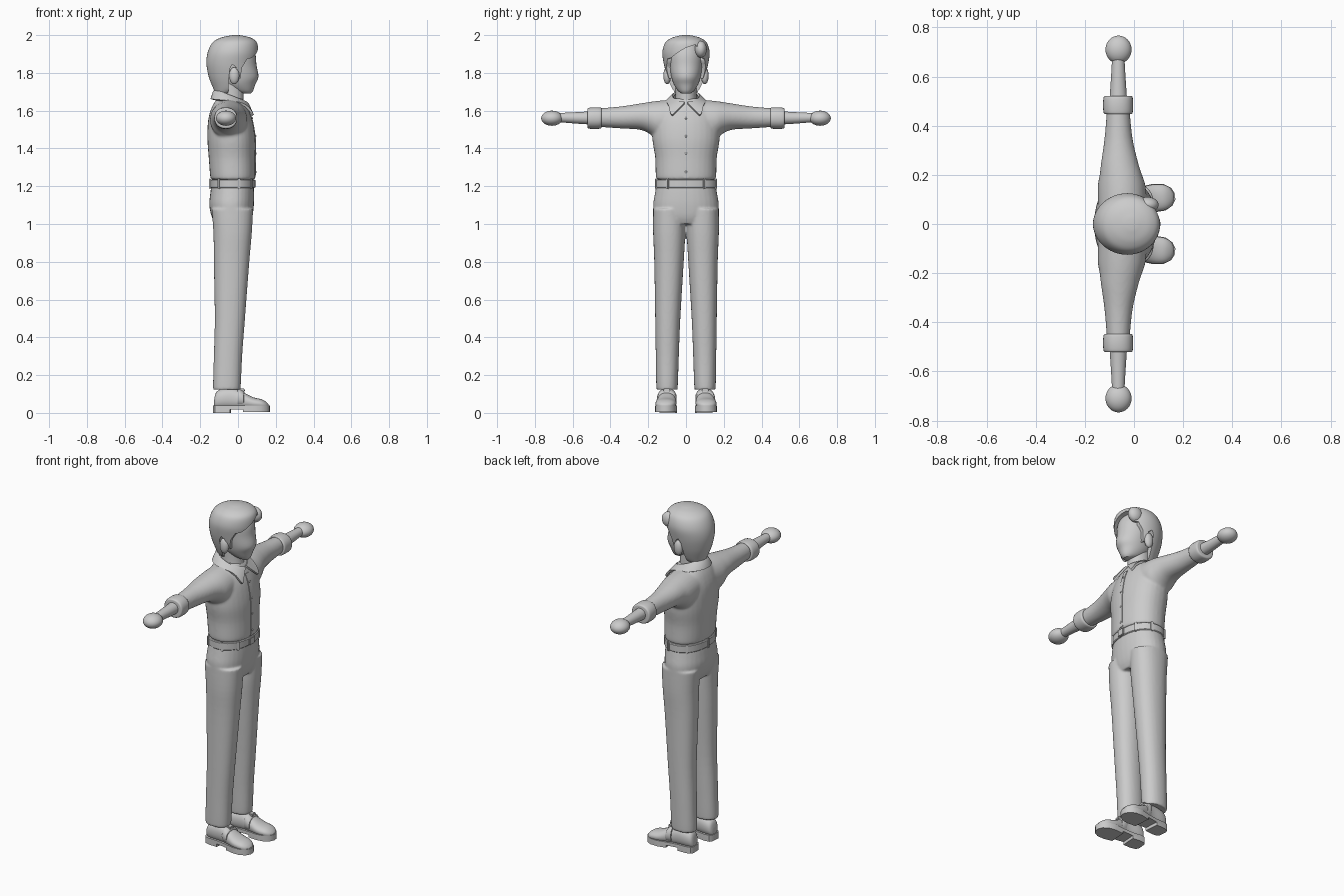
import bpy, bmesh
from math import cos, sin, pi, radians, copysign
from mathutils import Matrix, Vector

cube = bpy.data.objects.get("Cube")
if cube:
    bpy.data.objects.remove(cube)

grey = bpy.data.materials.new("plain_grey")
grey.use_nodes = True
colour = (0.6, 0.6, 0.6, 1)
grey.diffuse_color = colour
grey.node_tree.nodes["Principled BSDF"].inputs["Base Color"].default_value = colour
SIDES = (("left", 1), ("right", -1))


def finish(name, bm, angle=40):
    """Turn a bmesh into a smooth shaded object."""
    bmesh.ops.recalc_face_normals(bm, faces=bm.faces)
    mesh = bpy.data.meshes.new(name)
    bm.to_mesh(mesh)
    bm.free()
    obj = bpy.data.objects.new(name, mesh)
    bpy.context.collection.objects.link(obj)
    mesh.materials.append(grey)
    smooth(mesh, angle)
    return obj


def smooth(mesh, angle):
    mesh.polygons.foreach_set("use_smooth", [True] * len(mesh.polygons))
    mesh.set_sharp_from_angle(angle=radians(angle))


def bake(obj, angle=40):
    """Apply all modifiers of an object."""
    bpy.context.view_layer.update()
    graph = bpy.context.evaluated_depsgraph_get()
    mesh = bpy.data.meshes.new_from_object(obj.evaluated_get(graph))
    obj.modifiers.clear()
    obj.data = mesh
    smooth(mesh, angle)


def spline(rings, steps):
    """Catmull-Rom resampling of a list of rings."""
    out = []
    for i in range(len(rings) - 1):
        quad = [rings[min(max(i + k, 0), len(rings) - 1)] for k in (-1, 0, 1, 2)]
        for s in range(steps):
            t = s / steps
            out.append([b + t / 2 * (c - a + t * (2*a - 5*b + 4*c - d + t * (3*(b - c) + d - a)))
                        for a, b, c, d in zip(*quad)])
    return out + [list(rings[-1])]


def loft(bm, axis, rings, side=1, power=2.2, steps=4, count=32):
    """Rings are (position, low a, high a, low b, high b) along an axis."""
    loops = []
    for t, a0, a1, b0, b1 in spline(rings, steps):
        loop = []
        for k in range(count):
            c, s = cos(2 * pi * k / count), sin(2 * pi * k / count)
            a = (a0 + a1) / 2 + (a1 - a0) / 2 * copysign(abs(c) ** (2 / power), c)
            b = (b0 + b1) / 2 + (b1 - b0) / 2 * copysign(abs(s) ** (2 / power), s)
            x, y, z = {"x": (t, a, b), "y": (a, t, b), "z": (a, b, t)}[axis]
            loop.append(bm.verts.new((x, y * side, z)))
        loops.append(loop)
    for low, high in zip(loops, loops[1:]):
        for k in range(count):
            n = (k + 1) % count
            bm.faces.new((low[k], low[n], high[n], high[k]))
    bm.faces.new(loops[0])
    bm.faces.new(loops[-1])


def part(name, axis, rings, **options):
    bm = bmesh.new()
    loft(bm, axis, rings, **options)
    return finish(name, bm)


def body(rings):
    """Rings (z, back, front, half width) symmetric across the body."""
    return [(z, back, front, -w, w) for z, back, front, w in rings]


def ball(name, centre, size):
    bm = bmesh.new()
    bmesh.ops.create_uvsphere(bm, u_segments=32, v_segments=16, radius=1,
                              matrix=Matrix.LocRotScale(Vector(centre), None, Vector(size)))
    return finish(name, bm)


def block(name, centre, size, turn=0, bevel=0.003):
    bm = bmesh.new()
    spin = Matrix.Rotation(turn, 3, "Z").to_quaternion()
    bmesh.ops.create_cube(bm, size=1, matrix=Matrix.LocRotScale(Vector(centre), spin, Vector(size)))
    bmesh.ops.bevel(bm, geom=bm.edges[:], offset=bevel, segments=2, affect="EDGES")
    return finish(name, bm)


def prism(name, points, shift):
    """Extrude a closed outline along a vector."""
    bm = bmesh.new()
    face = bm.faces.new([bm.verts.new(p) for p in points])
    moved = bmesh.ops.extrude_face_region(bm, geom=[face])["geom"]
    bmesh.ops.translate(bm, vec=shift, verts=[v for v in moved if isinstance(v, bmesh.types.BMVert)])
    return finish(name, bm)


def blend(obj, voxel=0.007, rounds=8):
    """Fuse overlapping lofts into one soft surface."""
    obj.modifiers.new("fuse", "REMESH").voxel_size = voxel
    soft = obj.modifiers.new("soften", "SMOOTH")
    soft.iterations = rounds
    bake(obj, 60)


# head, neck and ears
part("head", "z", body([(1.69, .035, .068, .02), (1.705, -.03, .08, .042), (1.74, -.08, .092, .065),
                        (1.78, -.1, .108, .078), (1.84, -.11, .098, .088), (1.9, -.11, .092, .09),
                        (1.95, -.09, .07, .07), (1.97, -.04, .03, .03)]), power=2)
part("neck", "z", body([(1.58, -.11, .04, .065), (1.66, -.1, .03, .056), (1.75, -.1, .03, .055)]), power=2)
for word, s in SIDES:
    ball(word + "_ear", (-.02, s * .1, 1.785), (.027, .02, .045))

# hair: a cap with the face area cut away
hair = part("hair", "z", body([(1.69, -.12, -.03, .05), (1.72, -.132, .05, .075), (1.78, -.155, .09, .1),
                               (1.85, -.167, .1, .118), (1.91, -.16, .107, .125), (1.96, -.135, .1, .11),
                               (1.985, -.095, .07, .077), (1.997, -.045, .025, .035), (2, -.02, 0, .01)]),
            power=2, steps=6, count=48)
ear_line = [(.2, 1.6), (-.06, 1.6), (-.05, 1.72), (-.045, 1.82), (-.03, 1.845), (-.01, 1.83),
            (-.008, 1.78), (.012, 1.77), (.022, 1.83), (.05, 1.875), (.2, 1.9)]
fringe = [(-.12, 1.6), (-.12, 1.84), (-.085, 1.875), (-.04, 1.91), (0, 1.933), (.05, 1.95),
          (.07, 1.92), (.09, 1.87), (.12, 1.84), (.12, 1.6)]
cutters = [prism("side_cutter", [(x, -.3, z) for x, z in ear_line], (0, .6, 0)),
           prism("fringe_cutter", [(.045, y, z) for y, z in fringe], (.3, 0, 0))]
for cutter in cutters:
    cutter.hide_render = True
    cut = hair.modifiers.new("cut", "BOOLEAN")
    cut.operation = "DIFFERENCE"
    cut.object = cutter
bake(hair)
for cutter in cutters:
    bpy.data.objects.remove(cutter)
# combed lock beside the parting
ball("hair_lock", (.055, .078, 1.925), (.045, .032, .045))

# shirt body and sleeves
bm = bmesh.new()
loft(bm, "z", body([(1.235, -.14, .085, .152), (1.25, -.147, .092, .16), (1.35, -.155, .092, .163),
                    (1.45, -.162, .092, .178), (1.55, -.158, .076, .172), (1.62, -.138, .05, .14),
                    (1.665, -.11, .025, .085)]))
for word, s in SIDES:
    loft(bm, "y", [(.06, -.145, .05, 1.46, 1.66), (.15, -.148, .048, 1.45, 1.652),
                   (.2, -.14, .033, 1.482, 1.645), (.25, -.134, .017, 1.5, 1.637),
                   (.35, -.12, -.006, 1.506, 1.622), (.47, -.11, -.018, 1.515, 1.612)], side=s, power=2)
shirt = finish("shirt", bm)
blend(shirt)

# rolled cuffs, forearms and mitten hands
for word, s in SIDES:
    part(word + "_cuff", "y", [(.448, -.112, -.016, 1.517, 1.61), (.452, -.123, -.006, 1.506, 1.616),
                               (.485, -.126, -.004, 1.503, 1.618), (.517, -.123, -.006, 1.506, 1.614),
                               (.522, -.112, -.016, 1.517, 1.605)], side=s)
    part(word + "_forearm", "y", [(.46, -.103, -.025, 1.525, 1.6), (.56, -.096, -.032, 1.53, 1.593),
                                  (.66, -.09, -.038, 1.538, 1.588), (.7, -.09, -.038, 1.54, 1.585)],
         side=s, power=2)
    ball(word + "_hand", (-.063, s * .71, 1.56), (.053, .057, .04))

# button strip and buttons laid on the chest


def chest(z):
    return shirt.ray_cast(Vector((1, 0, z)), Vector((-1, 0, 0)))[1].x


heights = [1.245 + .03 * i for i in range(13)]
edge = [(chest(z) + .003, -.014, z) for z in heights]
edge += [(x - .02, y, z) for x, y, z in reversed(edge)]
prism("button_strip", edge, (0, .028, 0))
for i, z in enumerate((1.56, 1.465, 1.374, 1.275)):
    ball(f"button_{i}", (chest(z) + .003, 0, z), (.004, .006, .006))

# collar: a folded band with two front points
bm = bmesh.new()
rows = []
for i in range(49):
    turn = pi * i / 24 * .96 + pi * .04
    c, s = cos(turn), sin(turn)
    front = (1 + c) / 2
    tip = front ** 8
    top = (-.035 + .08 * c, .068 * s, 1.708 - .065 * front)
    fold = (-.037 + .09 * c, .08 * s, 1.7 - .065 * front)
    low = (-.035 + (.105 + .01 * front) * c, .105 * s + copysign(.06 * tip, s), 1.66 - .025 * front - .062 * tip)
    rows.append([bm.verts.new(p) for p in (top, fold, low)])
for a, b in zip(rows, rows[1:]):
    if a[0].co.y * b[0].co.y > 0 or a[0].co.x < 0:
        for k in (0, 1):
            bm.faces.new((a[k], b[k], b[k + 1], a[k + 1]))
collar = finish("collar", bm)
thick = collar.modifiers.new("thickness", "SOLIDIFY")
thick.thickness = .012
thick.offset = 0
bake(collar)

# trousers
bm = bmesh.new()
loft(bm, "z", body([(1.0, -.12, .06, .13), (1.04, -.14, .076, .166), (1.1, -.152, .084, .174),
                    (1.16, -.147, .085, .165), (1.21, -.14, .083, .156)]))
for word, s in SIDES:
    loft(bm, "z", [(.125, -.125, .005, .05, .15), (.135, -.132, .014, .044, .157), (.3, -.128, .022, .038, .16),
                   (.5, -.123, .037, .03, .163), (.8, -.128, .06, .012, .168), (.95, -.13, .073, .004, .174),
                   (1.08, -.14, .08, .005, .174)], side=s)
blend(finish("trousers", bm), .0065, 6)

# belt with loops and buckle
part("belt", "z", body([(1.19, -.143, .085, .159), (1.194, -.147, .089, .163),
                        (1.232, -.147, .089, .163), (1.236, -.143, .085, .159)]), steps=1, count=64)
for i, degrees in enumerate((35, 75, 125, 180, 235, 285, 325)):
    a = radians(degrees)
    x, y = (copysign(abs(v) ** (2 / 2.2), v) for v in (cos(a), sin(a)))
    block(f"belt_loop_{i}", (-.029 + .119 * x, .164 * y, 1.213), (.01, .016, .056), a)
block("belt_buckle", (.09, 0, 1.213), (.012, .045, .042))

# shoes, turned slightly outward
sole_line = [(-.13, .025), (-.12, .04), (-.09, .046), (-.04, .043), (.03, .05), (.08, .058),
             (.125, .054), (.155, .036), (.168, .012)]
for word, s in SIDES:
    def outline(low, high, z):
        half = [(x, w) for x, w in sole_line if low <= x <= high]
        return [(x, w, z) for x, w in half] + [(x, -w, z) for x, w in reversed(half)]

    shoe = [prism(word + "_sole", outline(-1, 1, .018), (0, 0, .02)),
            prism(word + "_heel", outline(-1, -.04, 0), (0, 0, .02)),
            prism(word + "_front_tread", outline(.03, 1, .004), (0, 0, .016))]
    shoe.append(part(word + "_shoe", "x", [
        (-.126, -.02, .02, .03, .07), (-.115, -.036, .036, .022, .11), (-.08, -.043, .043, .02, .128),
        (-.02, -.042, .042, .02, .13), (.03, -.048, .048, .02, .108), (.08, -.055, .055, .02, .083),
        (.125, -.051, .051, .02, .072), (.15, -.036, .036, .022, .058), (.162, -.015, .015, .03, .045)]))
    shoe.append(part(word + "_strap", "x", [
        (.0, -.048, .048, .03, .126), (.004, -.051, .051, .03, .13), (.03, -.053, .053, .03, .116),
        (.034, -.05, .05, .03, .11)], steps=2))
    shoe.append(block(word + "_shoe_buckle", (.02, 0, .12), (.03, .035, .016)))
    for obj in shoe:
        obj.matrix_world = Matrix.Translation((0, s * .1, 0)) @ Matrix.Rotation(s * radians(4), 4, "Z")
